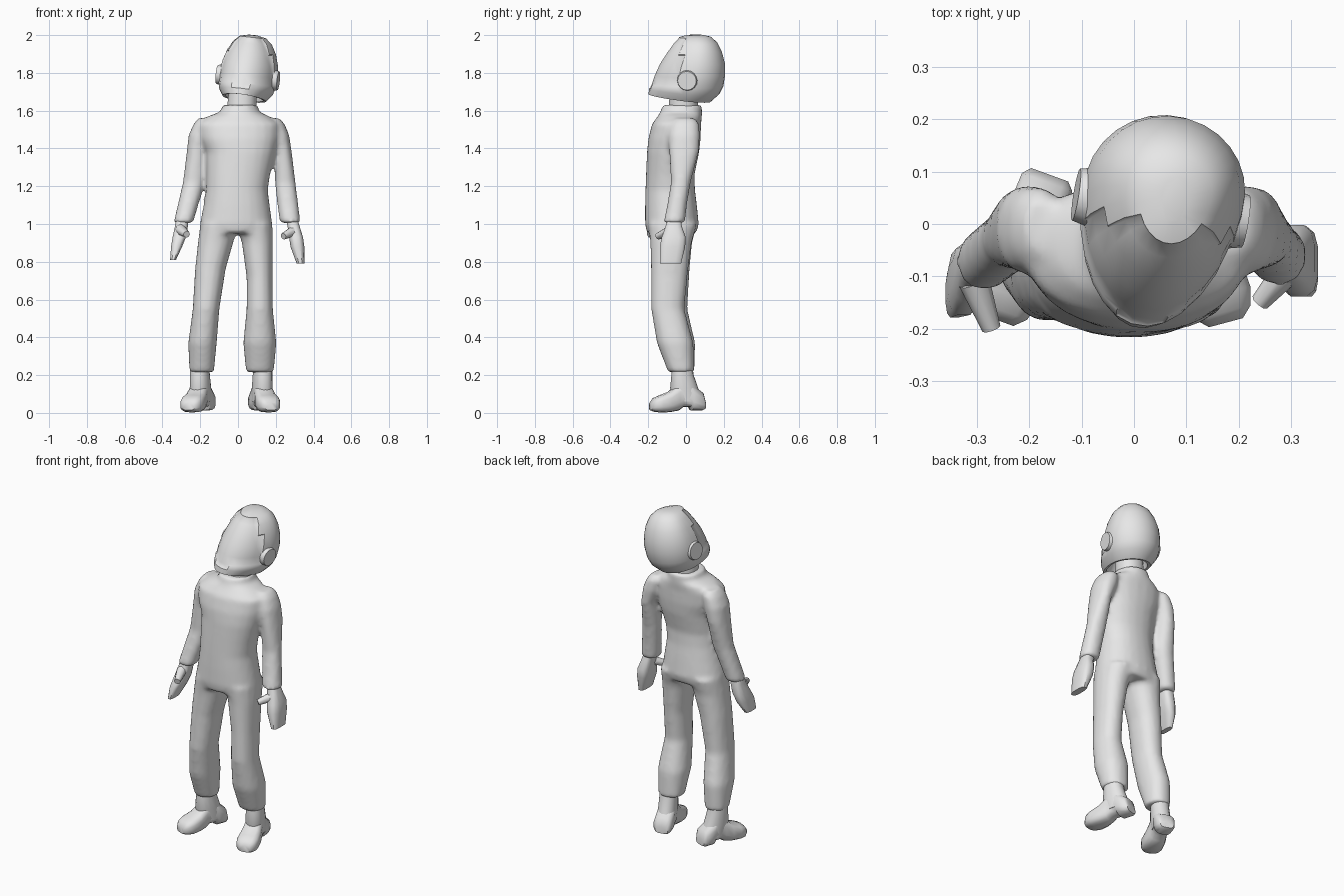
import bpy, bmesh, math
from mathutils import Vector, Matrix, Euler

if "Cube" in bpy.data.objects:
    bpy.data.objects.remove(bpy.data.objects["Cube"])

grey = bpy.data.materials.new("light_grey")
grey.diffuse_color = (0.8, 0.8, 0.8, 1)
grey.use_nodes = True
grey.node_tree.nodes["Principled BSDF"].inputs["Base Color"].default_value = grey.diffuse_color


def bridge(bm, rings):
    """Skin a list of point rings and cap both ends."""
    vs = [[bm.verts.new(p) for p in r] for r in rings]
    n = len(vs[0])
    for a, b in zip(vs, vs[1:]):
        for i in range(n):
            bm.faces.new((a[i], a[(i + 1) % n], b[(i + 1) % n], b[i]))
    bm.faces.new(vs[0])
    bm.faces.new(vs[-1])


def ring(x0, x1, y0, y1, n, power):
    """Superellipse filling a rectangle, as (x, y) pairs."""
    pts = []
    for i in range(n):
        a = 2 * math.pi * (i + 0.5) / n
        c, s = math.cos(a), math.sin(a)
        px = math.copysign(abs(c) ** (2 / power), c)
        py = math.copysign(abs(s) ** (2 / power), s)
        pts.append(((x0 + x1) / 2 + px * (x1 - x0) / 2, (y0 + y1) / 2 + py * (y1 - y0) / 2))
    return pts


def stack(bm, sections, n=16, power=2.2):
    """Loft of horizontal sections (z, x0, x1, y0, y1)."""
    bridge(bm, [[(x, y, s[0]) for x, y in ring(*s[1:], n, power)] for s in sections])


def finish(bm, name, angle=40, matrix=None):
    bmesh.ops.recalc_face_normals(bm, faces=bm.faces)
    if matrix:
        bm.transform(matrix)
    me = bpy.data.meshes.new(name)
    bm.to_mesh(me)
    bm.free()
    me.materials.append(grey)
    ob = bpy.data.objects.new(name, me)
    bpy.context.collection.objects.link(ob)
    bpy.ops.object.select_all(action='DESELECT')
    ob.select_set(True)
    bpy.context.view_layer.objects.active = ob
    bpy.ops.object.shade_smooth_by_angle(angle=math.radians(angle))
    return ob


# Suit: torso, legs and sleeves fused into one smooth skin
bm = bmesh.new()
stack(bm, [(1.63, -.085, .105, -.125, .085), (1.595, -.09, .11, -.135, .085),
           (1.57, -.16, .165, -.15, .085), (1.53, -.21, .22, -.18, .08),
           (1.45, -.2, .215, -.2, .078), (1.38, -.17, .2, -.207, .07),
           (1.26, -.168, .17, -.212, .045), (1.18, -.17, .158, -.215, .048),
           (1.1, -.182, .168, -.217, .058), (1.0, -.202, .182, -.217, .068),
           (.95, -.205, .185, -.207, .055)], 24)
# left trouser leg
stack(bm, [(1.0, -.2, .0, -.2, .06), (.9, -.213, -.025, -.19, .033), (.76, -.228, -.065, -.185, .02),
           (.55, -.24, -.098, -.185, .008), (.37, -.264, -.112, -.155, .05), (.215, -.258, -.127, -.095, .045)])
# right trouser leg
stack(bm, [(1.0, -.01, .182, -.2, .06), (.9, .02, .185, -.19, .03), (.72, .045, .183, -.185, .008),
           (.55, .045, .185, -.185, -.008), (.37, .027, .204, -.155, .04), (.215, .042, .19, -.095, .045)])
# left sleeve
stack(bm, [(1.56, -.21, -.14, -.06, .05), (1.53, -.235, -.13, -.085, .07), (1.47, -.262, -.14, -.095, .075),
           (1.38, -.272, -.16, -.09, .068), (1.22, -.292, -.175, -.085, .03), (1.1, -.32, -.21, -.11, .005),
           (1.005, -.342, -.238, -.13, -.015)])
# right sleeve
stack(bm, [(1.56, .15, .22, -.06, .05), (1.53, .14, .247, -.085, .07), (1.47, .15, .272, -.095, .075),
           (1.38, .19, .285, -.09, .068), (1.22, .195, .305, -.08, .025), (1.1, .208, .32, -.1, .005),
           (1.005, .222, .332, -.12, -.005)])
suit = finish(bm, "suit")
rm = suit.modifiers.new("fuse", 'REMESH')
rm.mode, rm.voxel_size, rm.use_smooth_shade = 'VOXEL', 0.013, True
sm = suit.modifiers.new("soften", 'SMOOTH')
sm.factor, sm.iterations = 0.5, 7

# Neck
bm = bmesh.new()
stack(bm, [(1.56, -.06, .095, -.095, .06), (1.66, -.055, .1, -.09, .065), (1.78, -.04, .11, -.08, .07)])
finish(bm, "neck")

# Helmet: egg-shaped rings, slanted rim, hollow underside
HEAD = Matrix.Translation((.053, .01, 1.82)) @ Euler((0, math.radians(6), math.radians(-9))).to_matrix().to_4x4()


def egg(z, y0, y1, hw, slope=0.0, n=28):
    yc = y0 + (y1 - y0) * .6
    out = []
    for i in range(n):
        a = 2 * math.pi * (i + .5) / n
        s = math.sin(a)
        y = yc + s * ((y1 - yc) if s > 0 else (yc - y0))
        out.append((hw * math.cos(a), y, z + slope * y))
    return out


bm = bmesh.new()
bridge(bm, [egg(.181, -.005, .085, .025), egg(.17, -.045, .125, .07), egg(.14, -.075, .158, .103),
            egg(.09, -.112, .182, .13), egg(.03, -.152, .197, .148), egg(-.03, -.18, .198, .155),
            egg(-.085, -.197, .187, .151, -.04), egg(-.12, -.208, .165, .142, -.09),
            egg(-.16, -.213, .118, .115, -.13), egg(-.158, -.195, .1, .1, -.13), egg(-.06, -.13, .08, .08)])
bmesh.ops.recalc_face_normals(bm, faces=bm.faces)
# visor panel: inset front faces above the chin bar
visor = [f for f in bm.faces if f.calc_center_median().y < -.005
         and -.09 < f.calc_center_median().z < .165 and f.normal.y < -.1]
bmesh.ops.inset_region(bm, faces=visor, thickness=.006, depth=-.004)
finish(bm, "helmet", 45, HEAD)

# Round hinge discs of the visor
for side, label in ((-1, "left"), (1, "right")):
    bm = bmesh.new()
    bmesh.ops.create_cone(bm, cap_ends=True, segments=16, radius1=.062, radius2=.05, depth=.05)
    place = Matrix.Translation((side * .14, .02, -.045)) @ Matrix.Rotation(side * math.pi / 2, 4, 'Y')
    finish(bm, label + "_visor_hinge", 40, HEAD @ place)

# Boots: shaft plus a foot lofted from heel to toe, with a notch before the heel
FOOT = [(.1, .038, .02, .06), (.085, .052, .012, .11), (.03, .054, .012, .15), (.02, .052, .03, .165),
        (-.02, .048, .03, .165), (-.045, .052, .012, .155), (-.09, .06, .004, .115),
        (-.14, .064, .002, .095), (-.175, .055, .006, .08), (-.195, .034, .014, .055)]
for label, x, y, turn in (("left", -.195, 0, -20), ("right", .125, 0, 15)):
    m = Matrix.Translation((x, y, 0)) @ Matrix.Rotation(math.radians(turn), 4, 'Z')
    bm = bmesh.new()
    bridge(bm, [[(px, fy, pz) for px, pz in ring(-w, w, z0, z1, 14, 3)] for fy, w, z0, z1 in FOOT])
    stack(bm, [(.27, -.05, .05, -.075, .03), (.2, -.051, .051, -.078, .04),
               (.13, -.053, .053, -.085, .065), (.06, -.05, .05, -.06, .085)])
    finish(bm, label + "_boot", 45, m)

# Gloves: mitten-shaped palm and a tapered thumb
HANDS = {
    "left": ([(1.04, -.325, -.262, -.11, -.04), (.985, -.335, -.265, -.12, -.035), (.93, -.347, -.275, -.15, -.035),
              (.88, -.355, -.295, -.175, -.045), (.81, -.36, -.328, -.18, -.085)],
             (-.305, -.11, .97), (-.272, -.2, .945)),
    "right": ([(1.04, .25, .31, -.095, -.03), (.985, .262, .328, -.11, -.02), (.93, .27, .345, -.13, .0),
               (.88, .277, .352, -.14, -.003), (.79, .31, .352, -.14, -.025)],
              (.3, -.08, .965), (.24, -.15, .935)),
}
for label, (palm, base, tip) in HANDS.items():
    bm = bmesh.new()
    stack(bm, palm, 12, 3)
    base, tip = Vector(base), Vector(tip)
    axis = tip - base
    geo = bmesh.ops.create_cone(bm, cap_ends=True, segments=8, radius1=.03, radius2=.018, depth=axis.length)
    bmesh.ops.transform(bm, verts=geo["verts"], matrix=Matrix.Translation((base + tip) / 2)
                        @ axis.to_track_quat('Z', 'Y').to_matrix().to_4x4())
    finish(bm, label + "_glove", 45)
